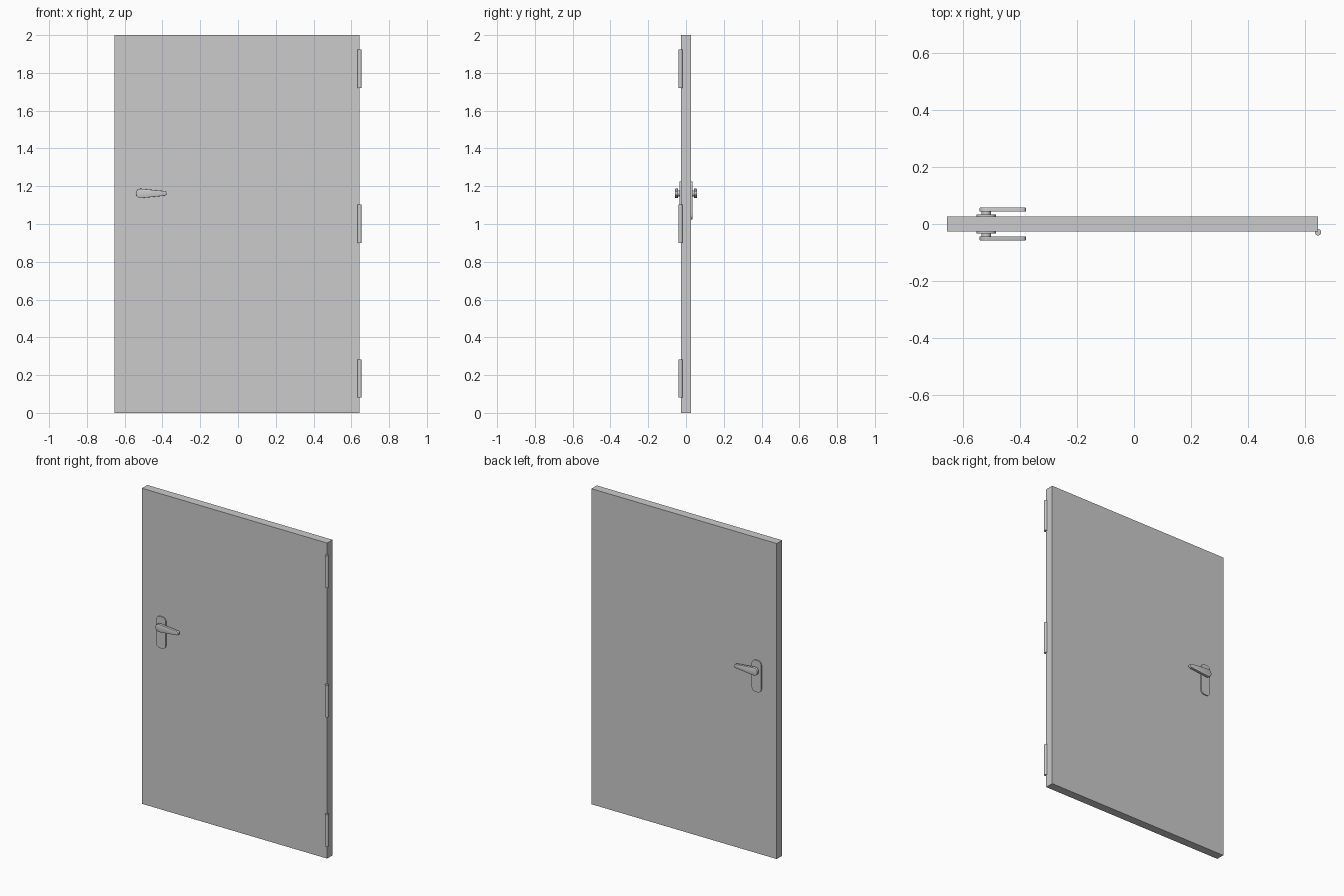
import bpy, bmesh, math

if "Cube" in bpy.data.objects:
    bpy.data.objects.remove(bpy.data.objects["Cube"])

LOCK_X, LEVER_Z = -0.517, 1.162


def finish(bm, name):
    bmesh.ops.recalc_face_normals(bm, faces=bm.faces)
    me = bpy.data.meshes.new(name)
    bm.to_mesh(me)
    bm.free()
    ob = bpy.data.objects.new(name, me)
    bpy.context.collection.objects.link(ob)
    bpy.ops.object.select_all(action='DESELECT')
    bpy.context.view_layer.objects.active = ob
    ob.select_set(True)
    bpy.ops.object.shade_smooth_by_angle(angle=math.radians(35))
    return ob


def arc(cx, cz, r, a0, a1, n):
    return [(cx + r * math.cos(math.radians(a0 + (a1 - a0) * i / n)),
             cz + r * math.sin(math.radians(a0 + (a1 - a0) * i / n)))
            for i in range(n + 1)]


def plate(name, outline, y0, y1, bevel=0.0):
    """Extrude an x-z outline from y0 to y1, softening the outer rim."""
    bm = bmesh.new()
    face = bm.faces.new([bm.verts.new((x, y0, z)) for x, z in outline])
    new = bmesh.ops.extrude_face_region(bm, geom=[face])["geom"]
    outer = [v for v in new if isinstance(v, bmesh.types.BMVert)]
    for v in outer:
        v.co.y = y1
    if bevel:
        rim = [e for e in bm.edges if all(v in outer for v in e.verts)]
        bmesh.ops.bevel(bm, geom=rim, offset=bevel, segments=2,
                        profile=0.5, affect='EDGES')
    return finish(bm, name)


# Door leaf
plate("door_leaf", [(-0.655, 0), (0.644, 0), (0.644, 2), (-0.655, 2)], -0.027, 0.027)

# Hinge barrels on the front right edge
for label, z in (("bottom", 0.182), ("middle", 1.002), ("top", 1.822)):
    bm = bmesh.new()
    bmesh.ops.create_cone(bm, cap_ends=True, segments=24, radius1=0.011,
                          radius2=0.011, depth=0.203)
    bmesh.ops.translate(bm, verts=bm.verts, vec=(0.644, -0.029, z))
    finish(bm, label + "_hinge")

# Outlines: rounded lock plate, round collar, tapered lever
w, z0, z1, r = 0.0335, 1.024, 1.225, 0.026
plate_shape = (arc(LOCK_X + w - r, z1 - r, r, 0, 90, 8)
               + arc(LOCK_X - w + r, z1 - r, r, 90, 180, 8)
               + arc(LOCK_X - w + r, z0 + r, r, 180, 270, 8)
               + arc(LOCK_X + w - r, z0 + r, r, 270, 360, 8))
collar_shape = arc(LOCK_X, LEVER_Z, 0.0165, 0, 345, 23)
lever_shape = (arc(LOCK_X + 0.002, LEVER_Z, 0.025, 84, 276, 20)
               + arc(-0.391, LEVER_Z, 0.0125, -84, 84, 12))

# Handle set on both sides
for side, s in (("front", -1), ("back", 1)):
    plate(side + "_lock_plate", plate_shape, s * 0.026, s * 0.0335)
    plate(side + "_handle_collar", collar_shape, s * 0.033, s * 0.044)
    plate(side + "_lever", lever_shape, s * 0.043, s * 0.058, 0.002)
